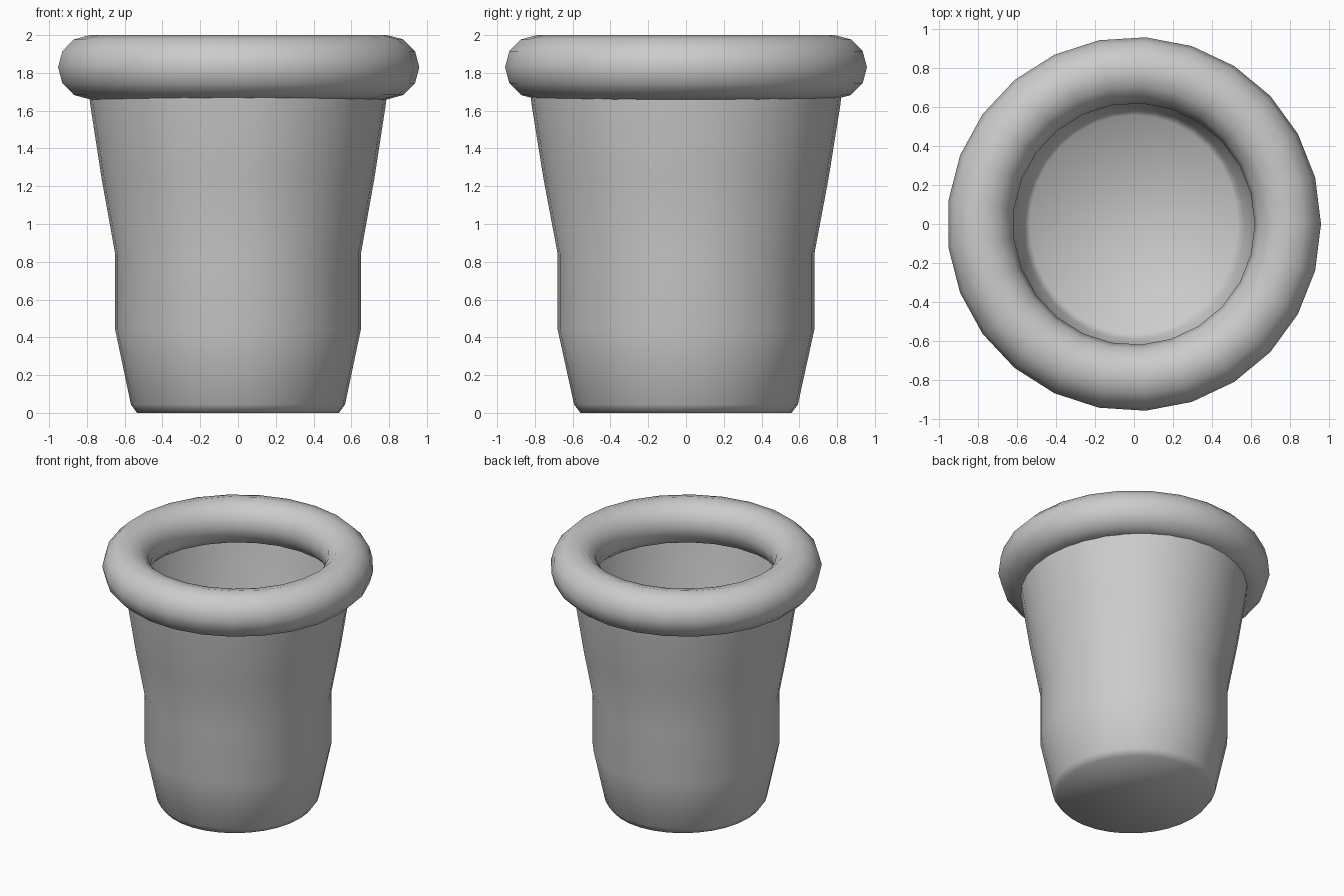
import bpy, bmesh, math

if "Cube" in bpy.data.objects:
    bpy.data.objects.remove(bpy.data.objects["Cube"])


def lathe(name, profile, sides, stretch_y=1.0):
    """Open, thin-walled shell from (radius, height) rings, closed by a floor."""
    bm = bmesh.new()
    rings = []
    for r, z in profile:
        rings.append([bm.verts.new((r * math.cos(math.tau * i / sides),
                                    r * stretch_y * math.sin(math.tau * i / sides), z))
                      for i in range(sides)])
    for low, high in zip(rings, rings[1:]):
        for i in range(sides):
            j = (i + 1) % sides
            bm.faces.new((low[i], low[j], high[j], high[i]))
    bm.faces.new(rings[0][::-1])
    for f in bm.faces:
        f.smooth = True
    mesh = bpy.data.meshes.new(name)
    bm.to_mesh(mesh)
    bm.free()
    obj = bpy.data.objects.new(name, mesh)
    bpy.context.collection.objects.link(obj)
    return obj


# Cup body: thin wall, slightly deeper than wide, with a straight waist
lathe("cup_body",
      [(0.535, 0.0), (0.567, 0.045), (0.65, 0.44), (0.65, 0.84),
       (0.722, 1.24), (0.782, 1.63), (0.79, 1.70)],
      sides=32, stretch_y=1.045)

# Thick rolled rim
bpy.ops.mesh.primitive_torus_add(major_segments=25, minor_segments=12,
                                 major_radius=0.79, minor_radius=0.17,
                                 location=(0, 0, 1.83))
rim = bpy.context.object
rim.name = "rim"
bpy.ops.object.shade_smooth()
